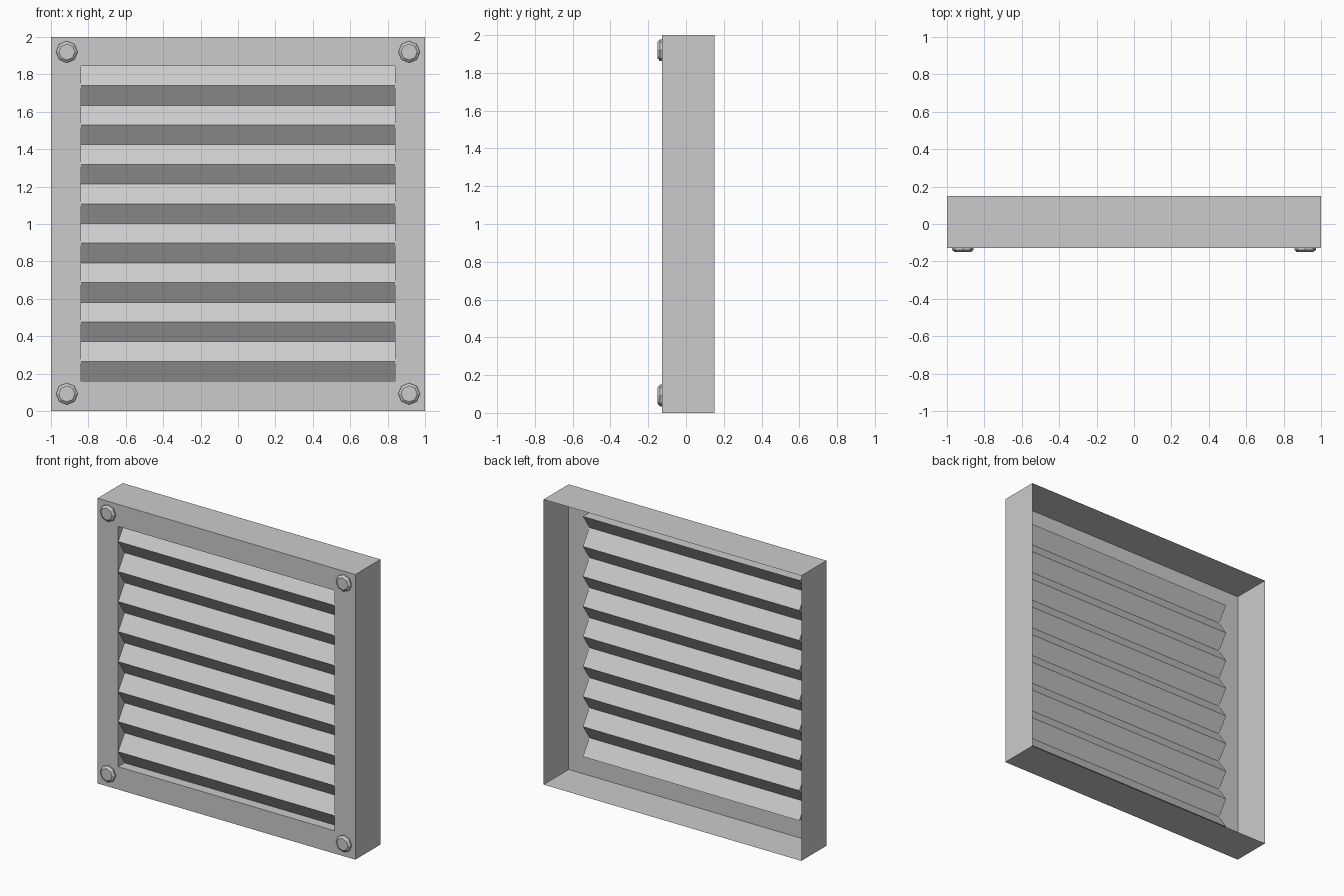
import bpy, bmesh
from math import pi, cos, sin

cube = bpy.data.objects.get("Cube")
if cube:
    bpy.data.objects.remove(cube, do_unlink=True)

grey = bpy.data.materials.new("plain grey metal")
grey.use_nodes = True
colour = (0.6, 0.6, 0.6, 1)
grey.diffuse_color = colour
grey.node_tree.nodes["Principled BSDF"].inputs["Base Color"].default_value = colour

FRONT, BACK, VALLEY = -0.128, 0.15, -0.057
HALF, Z_LOW, Z_HIGH, SLATS = 0.84, 0.16, 1.845, 8


def finish(name, bm):
    mesh = bpy.data.meshes.new(name)
    bm.to_mesh(mesh)
    bm.free()
    mesh.materials.append(grey)
    obj = bpy.data.objects.new(name, mesh)
    bpy.context.collection.objects.link(obj)
    return obj


def bridge(bm, rings):
    """Join closed rings of points with quads; return the vertex rings."""
    rings = [[bm.verts.new(p) for p in ring] for ring in rings]
    for a, b in zip(rings, rings[1:]):
        for i in range(len(a)):
            j = (i + 1) % len(a)
            bm.faces.new((a[i], a[j], b[j], b[i]))
    return rings


def rectangle(half, low, high, y):
    return [(-half, y, low), (half, y, low), (half, y, high), (-half, y, high)]


# Open-backed tray: outer walls and the front flange around the opening
bm = bmesh.new()
bridge(bm, [rectangle(1, 0, 2, BACK), rectangle(1, 0, 2, FRONT),
            rectangle(HALF, Z_LOW, Z_HIGH, FRONT)])
bmesh.ops.recalc_face_normals(bm, faces=bm.faces)
if sum(f.normal.y for f in bm.faces) > 0:
    bmesh.ops.reverse_faces(bm, faces=bm.faces)
finish("frame", bm)

# Folded louver sheet, with a ledge above and below and closed ends
half_pitch = (Z_HIGH - Z_LOW) / (2 * SLATS)
profile = [(FRONT, Z_HIGH)]
profile += [(FRONT if i % 2 else VALLEY, Z_HIGH - i * half_pitch)
            for i in range(2 * SLATS + 1)]
profile.append((FRONT, Z_LOW))
bm = bmesh.new()
left, right = [[bm.verts.new((x, y, z)) for y, z in profile] for x in (HALF, -HALF)]
for i in range(len(profile) - 1):
    bm.faces.new((left[i], right[i], right[i + 1], left[i + 1]))
for side in (left, right):
    for i in range(0, len(profile) - 2, 2):
        tri = (side[i], side[i + 1], side[i + 2])
        bm.faces.new(tri if side is left else tri[::-1])
bmesh.ops.recalc_face_normals(bm, faces=bm.faces)
if sum(f.normal.y for f in bm.faces) > 0:
    bmesh.ops.reverse_faces(bm, faces=bm.faces)
finish("louvers", bm)

# Eight-sided bolt heads with a sloping rim
for x, x_name in ((0.915, "left"), (-0.915, "right")):
    for z, z_name in ((1.92, "top"), (0.092, "bottom")):
        bm = bmesh.new()
        rings = bridge(bm, [[(x + r * cos(k * pi / 4), y, z + r * sin(k * pi / 4))
                             for k in range(8)]
                            for r, y in ((0.058, FRONT), (0.058, -0.138), (0.043, -0.15))])
        bm.faces.new(rings[-1])
        bm.faces.new(rings[0][::-1])
        bmesh.ops.recalc_face_normals(bm, faces=bm.faces)
        finish(f"bolt_{z_name}_{x_name}", bm)
